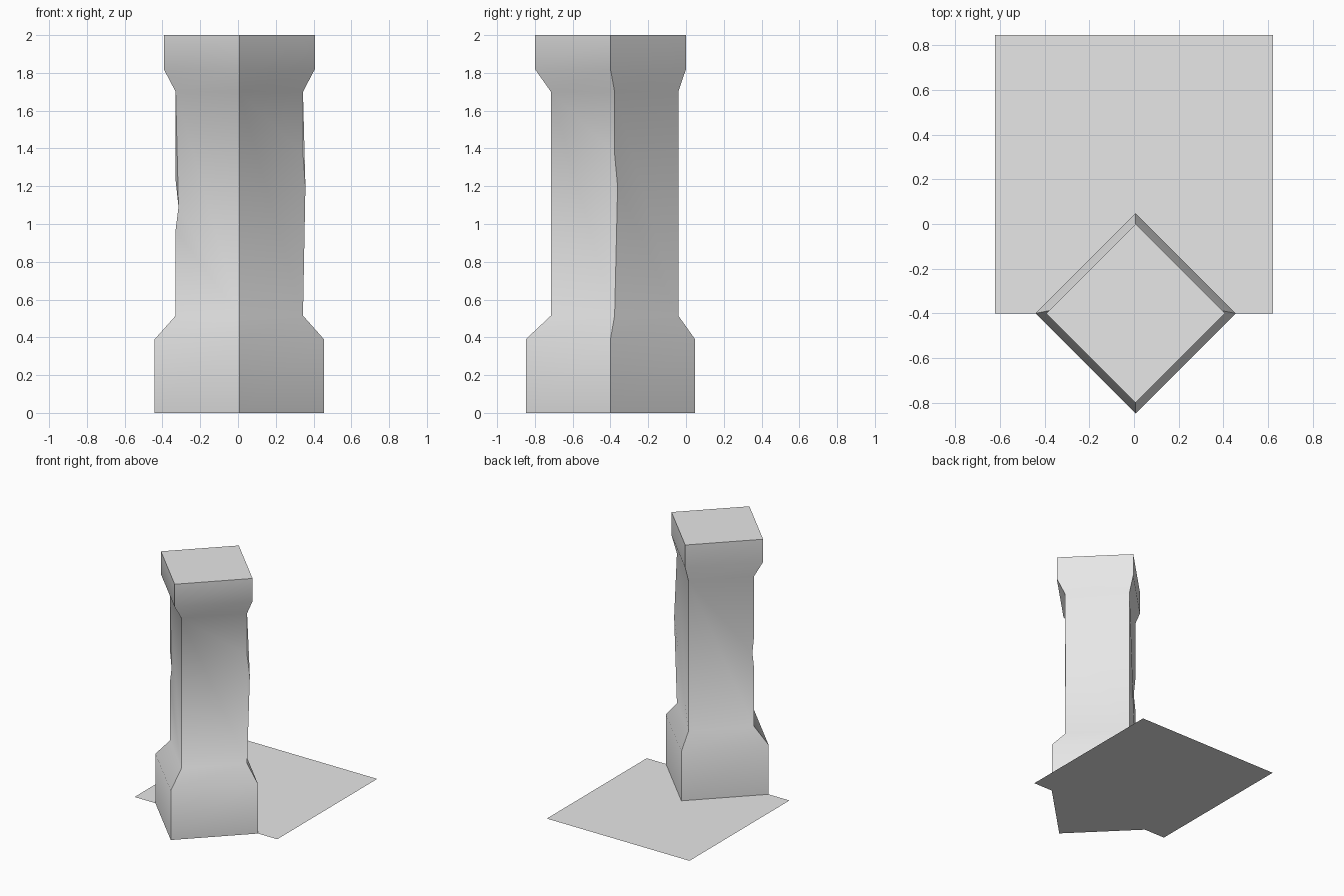
import bpy, bmesh, math

cube = bpy.data.objects.get("Cube")
if cube:
    bpy.data.objects.remove(cube, do_unlink=True)

stone = bpy.data.materials.new("light grey")
stone.use_nodes = True
stone.diffuse_color = (0.8, 0.8, 0.8, 1)
stone.node_tree.nodes["Principled BSDF"].inputs["Base Color"].default_value = (0.8, 0.8, 0.8, 1)


def finish(bm, name):
    bmesh.ops.recalc_face_normals(bm, faces=bm.faces)
    mesh = bpy.data.meshes.new(name)
    bm.to_mesh(mesh)
    bm.free()
    mesh.materials.append(stone)
    obj = bpy.data.objects.new(name, mesh)
    bpy.context.collection.objects.link(obj)
    return obj


# Pillar: diamond rings given as height, half diagonal, centre y
CX = 0.007
RINGS = [(0, 0.448, -0.40), (0.39, 0.448, -0.40), (0.515, 0.337, -0.378),
         (1.70, 0.337, -0.378), (1.82, 0.40, -0.40), (2.0, 0.40, -0.40)]
DIRS = [(1, 0), (0, 1), (-1, 0), (0, -1)]
# Worn spots along two of the shaft corners
WEAR = {0: [(0.357, -0.362, 1.20), (0.344, -0.378, 1.37)],
        2: [(-0.33, -0.378, 0.97), (-0.315, -0.378, 1.09), (-0.33, -0.378, 1.23)]}

bm = bmesh.new()
rings = [[bm.verts.new((CX + r * dx, cy + r * dy, z)) for dx, dy in DIRS]
         for z, r, cy in RINGS]
wear = {i: [bm.verts.new(p) for p in WEAR.get(i, [])] for i in range(4)}
for level, (low, high) in enumerate(zip(rings, rings[1:])):
    for i in range(4):
        j = (i + 1) % 4
        shaft = level == 2
        right = wear[j] if shaft else []
        left = wear[i][::-1] if shaft else []
        bm.faces.new([low[i], low[j]] + right + [high[j], high[i]] + left)
bm.faces.new(rings[0])
bm.faces.new(rings[-1])
pillar = finish(bm, "pillar")

bpy.ops.object.select_all(action="DESELECT")
pillar.select_set(True)
bpy.context.view_layer.objects.active = pillar
bpy.ops.object.shade_smooth_by_angle(angle=math.radians(50))

# Flat ground slab, a single sheet
bm = bmesh.new()
bmesh.ops.create_grid(bm, x_segments=1, y_segments=1, size=0.623)
bmesh.ops.translate(bm, verts=bm.verts, vec=(0, 0.223, 0))
for f in bm.faces:
    f.normal_update()
finish(bm, "floor_sheet")
